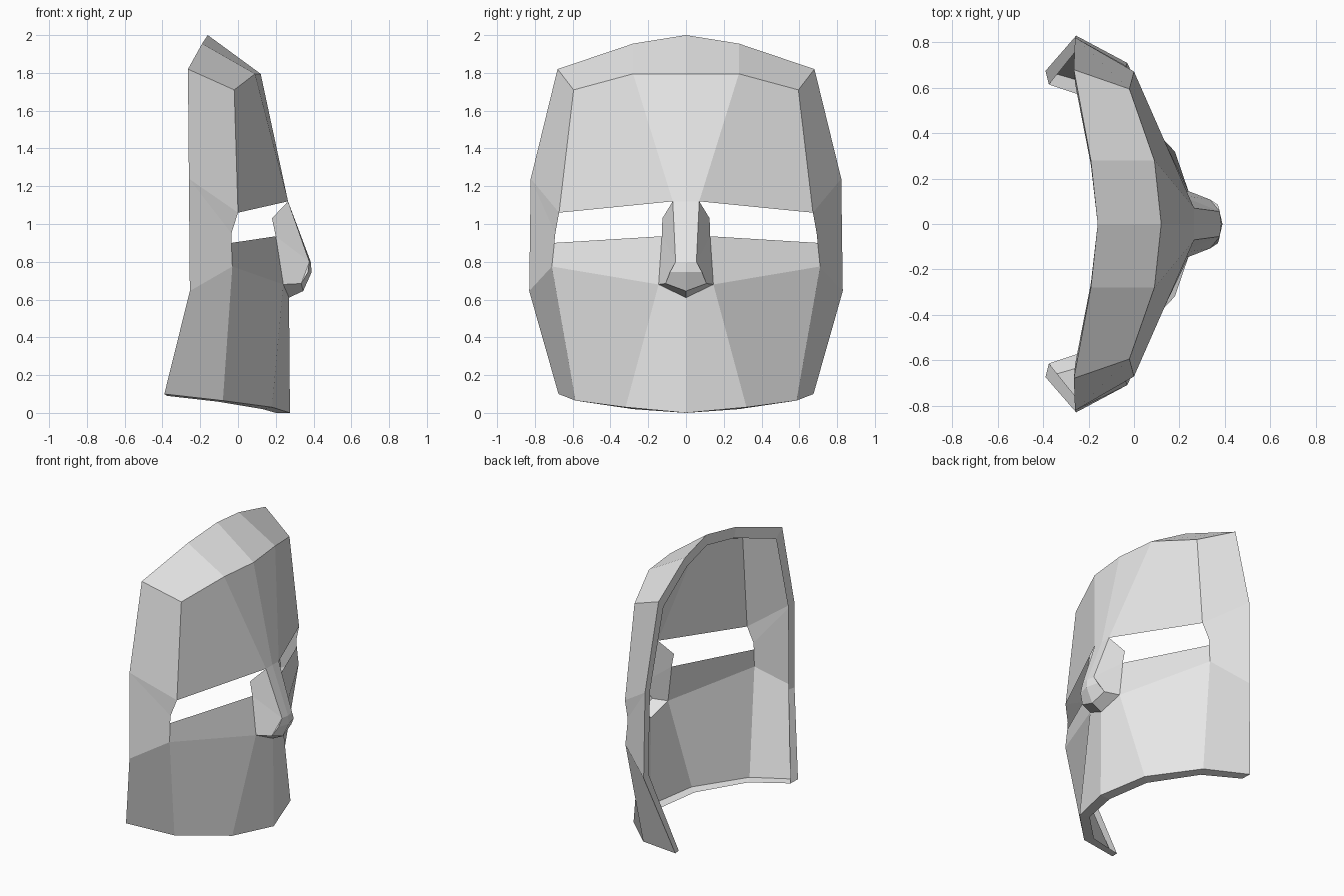
import bpy, bmesh

if "Cube" in bpy.data.objects:
    bpy.data.objects.remove(bpy.data.objects["Cube"])

mat = bpy.data.materials.new("light grey")
mat.diffuse_color = (0.8, 0.8, 0.8, 1)
mat.use_nodes = True
mat.node_tree.nodes["Principled BSDF"].inputs["Base Color"].default_value = mat.diffuse_color


def panel(name, faces):
    """Sheet of flat faces for the +y half, mirrored to -y."""
    bm = bmesh.new()
    for f in faces:
        bm.faces.new([bm.verts.new(p) for p in f])
    bmesh.ops.remove_doubles(bm, verts=bm.verts[:], dist=0.0005)
    bmesh.ops.recalc_face_normals(bm, faces=bm.faces[:])
    # front and top sheets look away from the inside of the head
    s = sum((f.calc_area() * f.normal.dot(f.calc_center_median() - INSIDE) for f in bm.faces))
    if (s < 0) != (name == "inner_rim"):
        bmesh.ops.reverse_faces(bm, faces=bm.faces[:])
    me = bpy.data.meshes.new(name)
    bm.to_mesh(me)
    bm.free()
    me.materials.append(mat)
    ob = bpy.data.objects.new(name, me)
    bpy.context.collection.objects.link(ob)
    m = ob.modifiers.new("mirror", 'MIRROR')
    m.use_axis = (False, True, False)
    return ob


def strip(a, b):
    """Quads between two matching rows of points."""
    return [(a[i], a[i + 1], b[i + 1], b[i]) for i in range(len(a) - 1)]


from mathutils import Vector
INSIDE = Vector((-0.4, 0, 0.9))

# front edge of the mask: top row, eye corners, cheek, chin row
top_front = [(0.12, 0, 1.795), (0.09, 0.28, 1.795), (-0.02, 0.595, 1.71)]
eye_up, eye_mid, eye_low = (0.0, 0.672, 1.06), (-0.035, 0.692, 0.95), (-0.035, 0.697, 0.90)
cheek = (-0.03, 0.71, 0.775)
chin = [(0.275, 0, 0.0), (0.18, 0.32, 0.03), (-0.08, 0.585, 0.065)]
# back edge
top_back = [(-0.16, 0, 2.0), (-0.19, 0.28, 1.955), (-0.265, 0.68, 1.82)]
side_up, side_low = (-0.26, 0.822, 1.24), (-0.255, 0.83, 0.645)
jaw = (-0.39, 0.675, 0.10)
# nose
bridge0, bridge = (0.265, 0, 1.12), (0.265, 0.07, 1.12)
flank, flank_low, nostril = (0.18, 0.125, 1.03), (0.2, 0.128, 0.935), (0.24, 0.145, 0.68)
ridge0, ridge = (0.385, 0, 0.80), (0.378, 0.055, 0.80)
tip0, tip = (0.39, 0, 0.745), (0.37, 0.085, 0.745)
under, under0, lip = (0.335, 0.108, 0.685), (0.345, 0, 0.645), (0.27, 0, 0.61)

# forehead and top
panel("forehead", [(top_front[0], top_front[1], bridge, bridge0),
                   (top_front[1], top_front[2], eye_up, bridge)])
panel("crown", strip(top_front, top_back))

# cheeks and mouth area
panel("lower_face", [(flank_low, eye_low, cheek, nostril),
                     (nostril, cheek, chin[2], chin[1]),
                     (lip, nostril, chin[1], chin[0])])

# sides
panel("side", [(top_front[2], top_back[2], side_up, eye_up),
               (eye_up, side_up, eye_mid),
               (eye_mid, side_up, side_low, cheek, eye_low),
               (cheek, side_low, jaw, chin[2])])

# nose
panel("nose", [(bridge0, bridge, ridge, ridge0), (ridge0, ridge, tip, tip0),
               (bridge, flank, flank_low, ridge), (flank_low, nostril, under, ridge),
               (ridge, under, tip), (tip0, tip, under, under0),
               (under0, under, nostril, lip)])

# narrow rim turned inward around the open back and bottom
outer = top_back + [side_up, side_low, jaw] + chin[::-1]
inner = [(-0.16, 0, 1.925), (-0.19, 0.26, 1.885), (-0.26, 0.62, 1.76),
         (-0.255, 0.76, 1.23), (-0.25, 0.77, 0.65), (-0.375, 0.615, 0.09),
         (-0.11, 0.525, 0.06), (0.13, 0.28, 0.02), (0.20, 0, 0.0)]
panel("inner_rim", strip(outer, inner))
